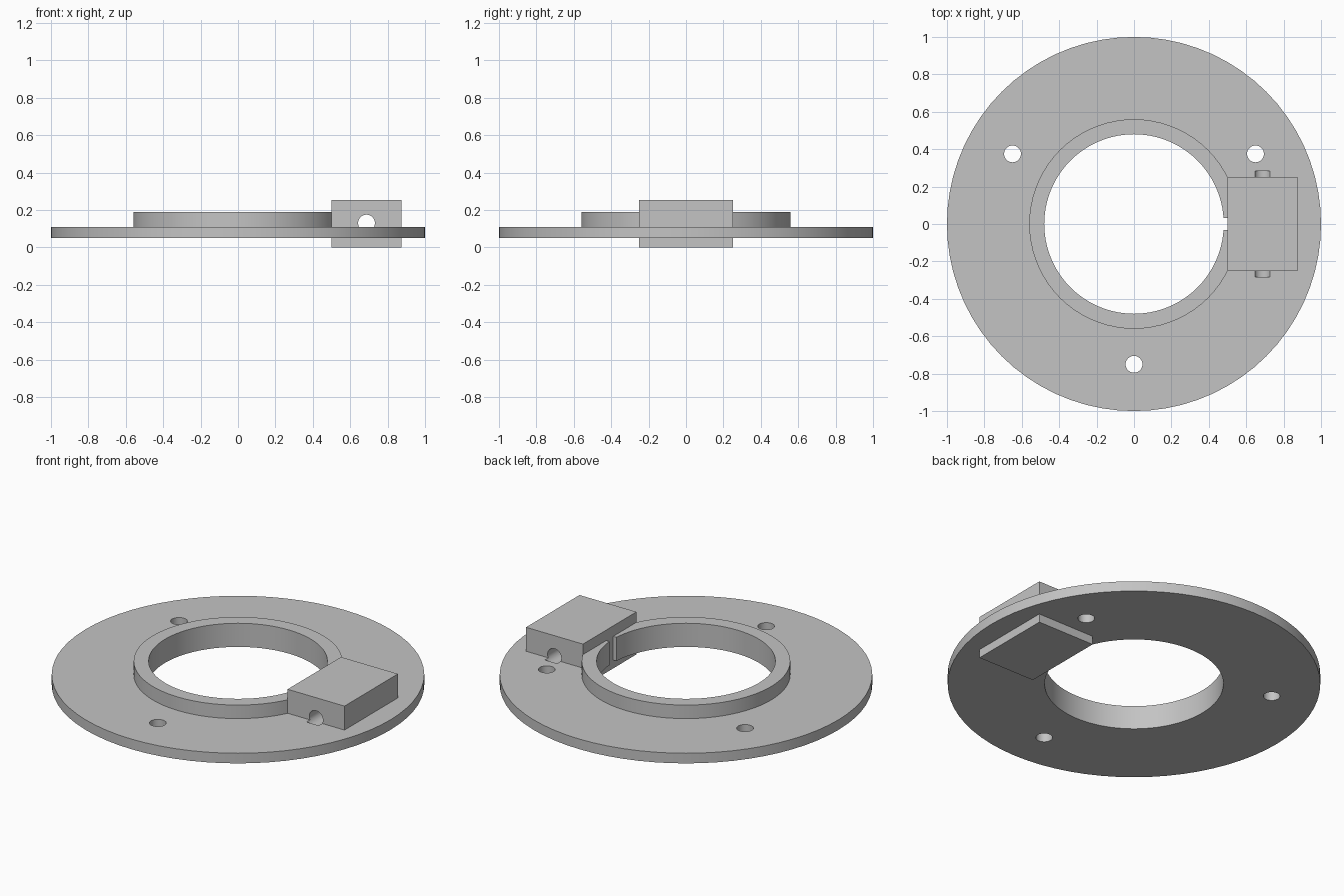
import bpy, bmesh, math
from mathutils import Matrix

cube = bpy.data.objects.get("Cube")
if cube:
    bpy.data.objects.remove(cube, do_unlink=True)

grey = bpy.data.materials.new("plain grey")
grey.use_nodes = True
colour = (0.55, 0.55, 0.55, 1)
grey.diffuse_color = colour
grey.node_tree.nodes["Principled BSDF"].inputs["Base Color"].default_value = colour


def finish(name, bm):
    bmesh.ops.recalc_face_normals(bm, faces=bm.faces)
    mesh = bpy.data.meshes.new(name)
    bm.to_mesh(mesh)
    bm.free()
    mesh.materials.append(grey)
    obj = bpy.data.objects.new(name, mesh)
    bpy.context.collection.objects.link(obj)
    return obj


def box(name, x, y, z):
    """Box from three (low, high) ranges."""
    bm = bmesh.new()
    size = [b - a for a, b in (x, y, z)]
    mid = [(a + b) / 2 for a, b in (x, y, z)]
    bmesh.ops.create_cube(bm, size=1, matrix=Matrix.Translation(mid) @ Matrix.Diagonal((*size, 1)))
    return finish(name, bm)


def cylinder(name, centre, radius, depth, along_y=False):
    bm = bmesh.new()
    turn = Matrix.Rotation(math.pi / 2 if along_y else 0, 4, 'X')
    bmesh.ops.create_cone(bm, cap_ends=True, segments=32, radius1=radius, radius2=radius,
                          depth=depth, matrix=Matrix.Translation(centre) @ turn)
    return finish(name, bm)


def lathe(name, profile, steps=72):
    """Closed (radius, height) profile turned around z."""
    bm = bmesh.new()
    rings = []
    for i in range(steps):
        a = math.tau * i / steps
        rings.append([bm.verts.new((r * math.cos(a), r * math.sin(a), z)) for r, z in profile])
    n = len(profile)
    for i in range(steps):
        here, there = rings[i], rings[(i + 1) % steps]
        for j in range(n):
            k = (j + 1) % n
            bm.faces.new((here[j], there[j], there[k], here[k]))
    return finish(name, bm)


def combine(target, other, operation):
    mod = target.modifiers.new(other.name, 'BOOLEAN')
    mod.operation = operation
    mod.solver = 'EXACT'
    mod.object = other
    bpy.context.view_layer.objects.active = target
    bpy.ops.object.modifier_apply(modifier=mod.name)
    bpy.data.objects.remove(other, do_unlink=True)


# Round flange with a raised collar around the bore
flange = lathe("flange_with_collar", [(0.48, 0.05), (1, 0.05), (1, 0.11),
                                      (0.56, 0.11), (0.56, 0.19), (0.48, 0.19)])

# Three mounting holes
for degrees in (30, 150, 270):
    a = math.radians(degrees)
    combine(flange, cylinder("mounting_hole", (0.75 * math.cos(a), 0.75 * math.sin(a), 0.1),
                             0.045, 0.4), 'DIFFERENCE')

# Slit through the inner wall, closed behind by the clamp block
combine(flange, box("slit", (0.4, 0.6), (-0.033, 0.033), (-0.1, 0.4)), 'DIFFERENCE')
combine(flange, box("clamp_block", (0.5, 0.873), (-0.25, 0.25), (0, 0.252)), 'UNION')

# Cross hole through the block, running out as short grooves in the flange
combine(flange, cylinder("cross_hole", (0.687, 0, 0.13), 0.045, 0.565, True), 'DIFFERENCE')

bpy.ops.object.select_all(action='DESELECT')
flange.select_set(True)
bpy.context.view_layer.objects.active = flange
bpy.ops.object.shade_smooth_by_angle(angle=math.radians(30))
